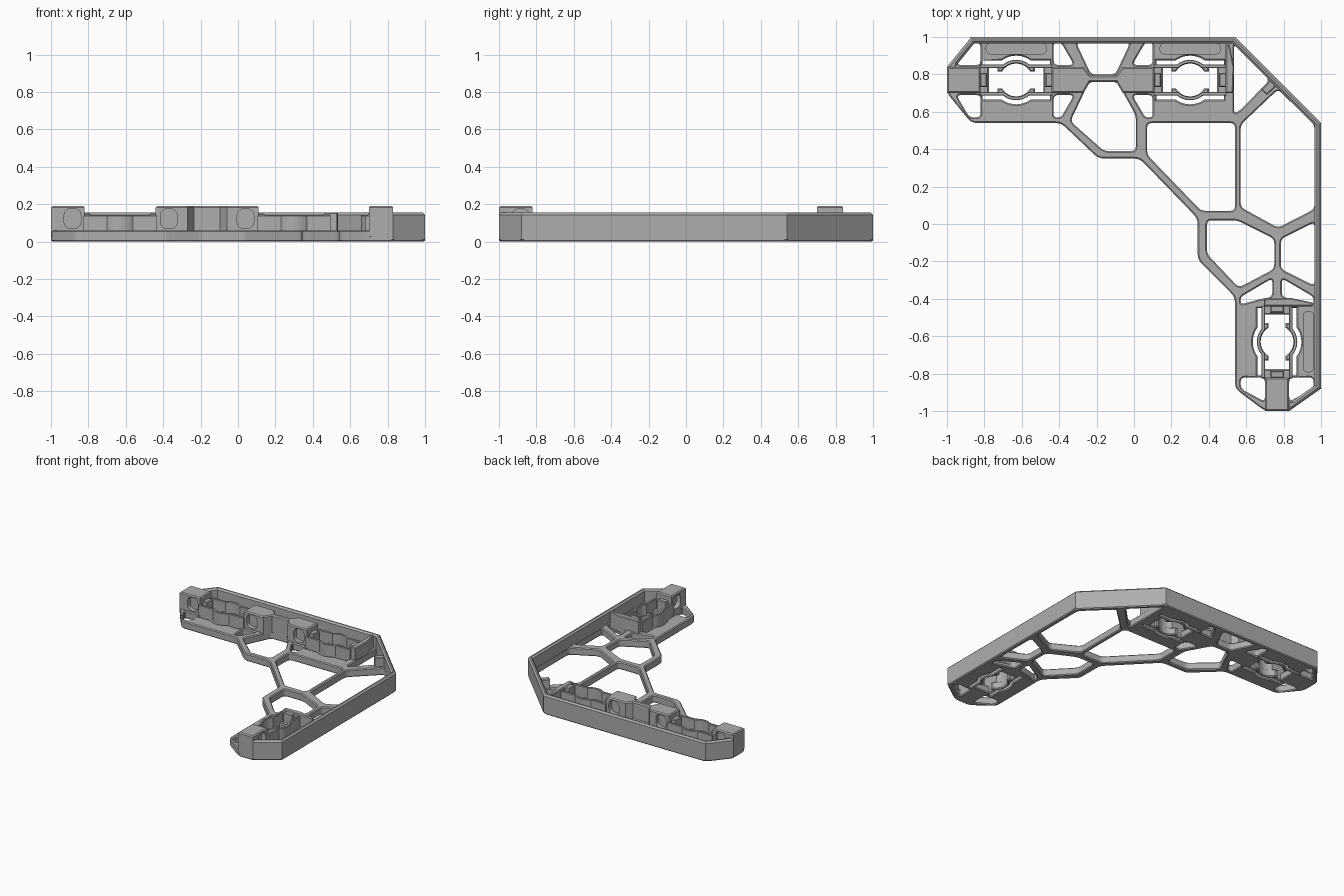
import bpy, bmesh, math
from mathutils import Vector, Matrix

if "Cube" in bpy.data.objects:
    bpy.data.objects.remove(bpy.data.objects["Cube"])

grey = bpy.data.materials.new("matte grey")
grey.use_nodes = True
grey.diffuse_color = (0.42, 0.42, 0.42, 1)
grey.node_tree.nodes["Principled BSDF"].inputs["Base Color"].default_value = grey.diffuse_color


def rounded(points, radius, steps=3):
    """Round every corner of a polygon."""
    out, n = [], len(points)
    for i in range(n):
        a, p, b = (Vector(points[(i + k) % n]) for k in (-1, 0, 1))
        r = min(radius, (a - p).length * 0.45, (b - p).length * 0.45)
        s, e = p + (a - p).normalized() * r, p + (b - p).normalized() * r
        for k in range(steps + 1):
            t = k / steps
            out.append(s * (1 - t) ** 2 + p * 2 * t * (1 - t) + e * t * t)
    return out


def band(path, width):
    """Closed strip of constant width to the right of a path."""
    pts = [Vector(p) for p in path]
    normals = []
    for a, b in zip(pts, pts[1:]):
        d = (b - a).normalized()
        normals.append(Vector((d.y, -d.x)))
    inner = []
    for i, p in enumerate(pts):
        n1, n2 = normals[max(i - 1, 0)], normals[min(i, len(normals) - 1)]
        inner.append(p + (n1 + n2) * width / (1 + n1.dot(n2)))
    return pts + inner[::-1]


def plate(name, loops, z0, z1, chamfer=0.0):
    """Flat plate with holes, extruded from z0 to z1."""
    cu = bpy.data.curves.new(name, "CURVE")
    cu.dimensions, cu.fill_mode = "2D", "BOTH"
    cu.extrude = (z1 - z0) / 2 - chamfer
    cu.bevel_depth, cu.bevel_resolution, cu.offset = chamfer, 0, -chamfer
    for loop in loops:
        sp = cu.splines.new("POLY")
        sp.points.add(len(loop) - 1)
        for pt, p in zip(sp.points, loop):
            pt.co = (p[0], p[1], 0, 1)
        sp.use_cyclic_u = True
    tmp = bpy.data.objects.new(name + "_curve", cu)
    bpy.context.collection.objects.link(tmp)
    mesh = bpy.data.meshes.new_from_object(tmp.evaluated_get(bpy.context.evaluated_depsgraph_get()))
    bpy.data.objects.remove(tmp)
    mesh.transform(Matrix.Translation((0, 0, (z0 + z1) / 2)))
    bm = bmesh.new()
    bm.from_mesh(mesh)
    bmesh.ops.remove_doubles(bm, verts=bm.verts, dist=0.0001)
    bmesh.ops.recalc_face_normals(bm, faces=bm.faces)
    for f in bm.faces:
        f.smooth = False
    bm.to_mesh(mesh)
    bm.free()
    mesh.materials.clear()
    mesh.materials.append(grey)
    ob = bpy.data.objects.new(name, mesh)
    bpy.context.collection.objects.link(ob)
    return ob


def rect(x0, x1, y0, y1):
    return [(x0, y0), (x1, y0), (x1, y1), (x0, y1)]


def flip(loop, axis, at):
    return [(2 * at - x, y) if axis == 0 else (x, 2 * at - y) for x, y in loop]


def cut(target, cutter):
    cutter.hide_render = True
    cutter.hide_viewport = True
    cutter.hide_set(True)
    m = target.modifiers.new("cut", "BOOLEAN")
    m.operation, m.object, m.solver = "DIFFERENCE", cutter, "EXACT"


# Clip pads: local frame runs along the arm, +v faces the tall rim
MID = 0.77
pads = [(Vector((-0.63, MID)), Vector((1, 0)), Vector((0, 1))),
        (Vector((0.30, MID)), Vector((1, 0)), Vector((0, 1))),
        (Vector((0.765, -0.63)), Vector((0, 1)), Vector((1, 0)))]


def place(pad, loop):
    c, u, v = pad
    return [c + u * p[0] + v * p[1] for p in loop]


def wave(offset, bulge, half=0.19):
    """Straight line with a round bulge at the middle."""
    reach = math.sqrt(bulge ** 2 - offset ** 2)
    a0 = math.atan2(offset, reach)
    arc = [(-bulge * math.cos(a0 + (math.pi - 2 * a0) * k / 10),
            bulge * math.sin(a0 + (math.pi - 2 * a0) * k / 10)) for k in range(11)]
    return [(-half, offset)] + arc + [(half, offset)]


def opening():
    r, h = 0.088, 0.045
    a0 = math.asin(h / r)
    arc = [(-r * math.cos(a0 + (math.pi - 2 * a0) * k / 10),
            r * math.sin(a0 + (math.pi - 2 * a0) * k / 10)) for k in range(11)]
    top = [(-0.145, 0.065), (-0.10, 0.065), (-0.10, h)] + arc + [(0.10, h), (0.10, 0.065), (0.145, 0.065)]
    return top + [(x, -y) for x, y in reversed(top)]


# Base frame outline and its through openings
outline = [(-0.87, 1), (0.54, 1), (1, 0.54), (1, -0.88), (0.83, -1), (0.70, -1), (0.54, -0.88),
           (0.54, -0.39), (0.34, -0.19), (0.34, 0.03), (0.03, 0.35), (-0.19, 0.35), (-0.39, 0.54),
           (-0.87, 0.54), (-1, 0.70), (-1, 0.84)]
end_gap = [(-0.88, 0.97), (-0.82, 0.97), (-0.82, 0.85), (-0.95, 0.85)]
mid_gap = [(-0.43, 0.97), (-0.39, 0.97), (-0.32, 0.85), (-0.43, 0.85)]
mid_gap_b = flip(mid_gap, 0, -0.165)
low_gap = [(0.57, -0.82), (0.70, -0.82), (0.70, -0.95), (0.57, -0.88)]
top_gap = [(0.74, -0.29), (0.74, -0.39), (0.68, -0.40), (0.57, -0.43), (0.57, -0.39)]
openings = [
    [(-0.31, 0.97), (-0.02, 0.97), (-0.10, 0.80), (-0.23, 0.80)],
    [(-0.24, 0.76), (-0.09, 0.76), (0.01, 0.58), (0.01, 0.39), (-0.16, 0.39), (-0.34, 0.55)],
    [(0.535, 0.965), (0.715, 0.78), (0.715, 0.76), (0.57, 0.61), (0.535, 0.59)],
    [(0.77, 0.72), (0.965, 0.53), (0.965, 0.08), (0.77, -0.02), (0.57, 0.09), (0.57, 0.53)],
    [(0.07, 0.54), (0.54, 0.54), (0.54, 0.07), (0.36, 0.07), (0.07, 0.37)],
    [(0.39, 0.02), (0.55, 0.02), (0.75, -0.08), (0.75, -0.24), (0.56, -0.34), (0.39, -0.16)],
    [(0.785, -0.08), (0.965, 0.01), (0.965, -0.33), (0.785, -0.24)],
    low_gap, flip(low_gap, 0, 0.765), top_gap, flip(top_gap, 0, 0.765)]
for gap in (end_gap, mid_gap, mid_gap_b):
    openings += [gap, flip(gap, 1, MID)]
loops = [rounded(outline, 0.03)] + [rounded(h, 0.025) for h in openings]
for pad in pads:
    slot = band(wave(0.105, 0.13, 0.18), 0.022)
    loops += [place(pad, slot), place(pad, [(x, -y) for x, y in slot]), place(pad, opening())]
frame = plate("base_frame", loops, 0, 0.06, 0.007)

# Tall outer rim
rim_path = [(-1, 0.83), (-1, 0.84), (-0.87, 1), (0.54, 1), (1, 0.54), (1, -0.88), (0.83, -1), (0.82, -1)]
plate("outer_rim", [band(rim_path, 0.034)], 0, 0.155, 0.012)

# Towers holding the clip ends
waist = [(-0.44, 0.70), (-0.27, 0.70), (-0.235, 0.76), (-0.095, 0.76), (-0.06, 0.70), (0.11, 0.70),
         (0.11, 0.84), (-0.06, 0.84), (-0.095, 0.795), (-0.235, 0.795), (-0.27, 0.84), (-0.44, 0.84)]
left_tower = plate("left_end_tower", [rect(-1, -0.82, 0.70, 0.84)], 0.02, 0.19, 0.008)
mid_tower = plate("middle_tower", [waist], 0.02, 0.19, 0.008)
front_tower = plate("front_end_tower", [rect(0.70, 0.83, -1, -0.82)], 0.02, 0.19, 0.008)


# Arched pockets in the tower sides
def arch_cutter(name, centre, along_x):
    arch = rounded([(-0.045, 0.07), (0.045, 0.07), (0.045, 0.175), (-0.045, 0.175)], 0.04, 5)
    ob = plate(name, [arch], -0.035, 0.035)
    turn = Matrix.Rotation(math.pi / 2, 4, "X")
    if not along_x:
        turn = Matrix.Rotation(math.pi / 2, 4, "Z") @ turn
    ob.data.transform(Matrix.Translation((*centre, 0)) @ turn)
    return ob


for y in (0.70, 0.84):
    cut(left_tower, arch_cutter("pocket_cutter", (-0.885, y), True))
    for x in (-0.37, 0.04):
        cut(mid_tower, arch_cutter("pocket_cutter", (x, y), True))
for x in (0.70, 0.83):
    cut(front_tower, arch_cutter("pocket_cutter", (x, -0.885), False))

# Clip arms, catches, stops and recesses on every pad
for i, pad in enumerate(pads):
    tag = ("left", "middle", "front")[i]
    for side in (1, -1):
        arm = [(x, y * side) for x, y in band(wave(0.083, 0.108, 0.195), 0.018)]
        plate(tag + "_clip_arm", [place(pad, arm)], 0.005, 0.14, 0.003)
        tab = rect(-0.195, -0.155, -0.037, 0.037)
        plate(tag + "_clip_catch", [place(pad, [(x * side, y) for x, y in tab])], 0.05, 0.15, 0.006)
    if i:
        stop = [(0.19, -0.07), (0.23, -0.07), (0.235, 0.07), (0.21, 0.19), (0.19, 0.19)]
        plate(tag + "_pad_stop", [place(pad, stop)], 0.02, 0.155, 0.006)
    recess = rounded(rect(-0.16, 0.16, 0.14, 0.195), 0.02)
    cut(frame, plate("recess_cutter", [place(pad, recess)], 0.03, 0.1))

# Raised gusset joining the diagonal rib to the rim corner
gusset = [(0.68, 0.72), (0.71, 0.69), (0.77, 0.745), (0.735, 0.775)]
plate("corner_gusset", [gusset], 0.02, 0.13, 0.006)
